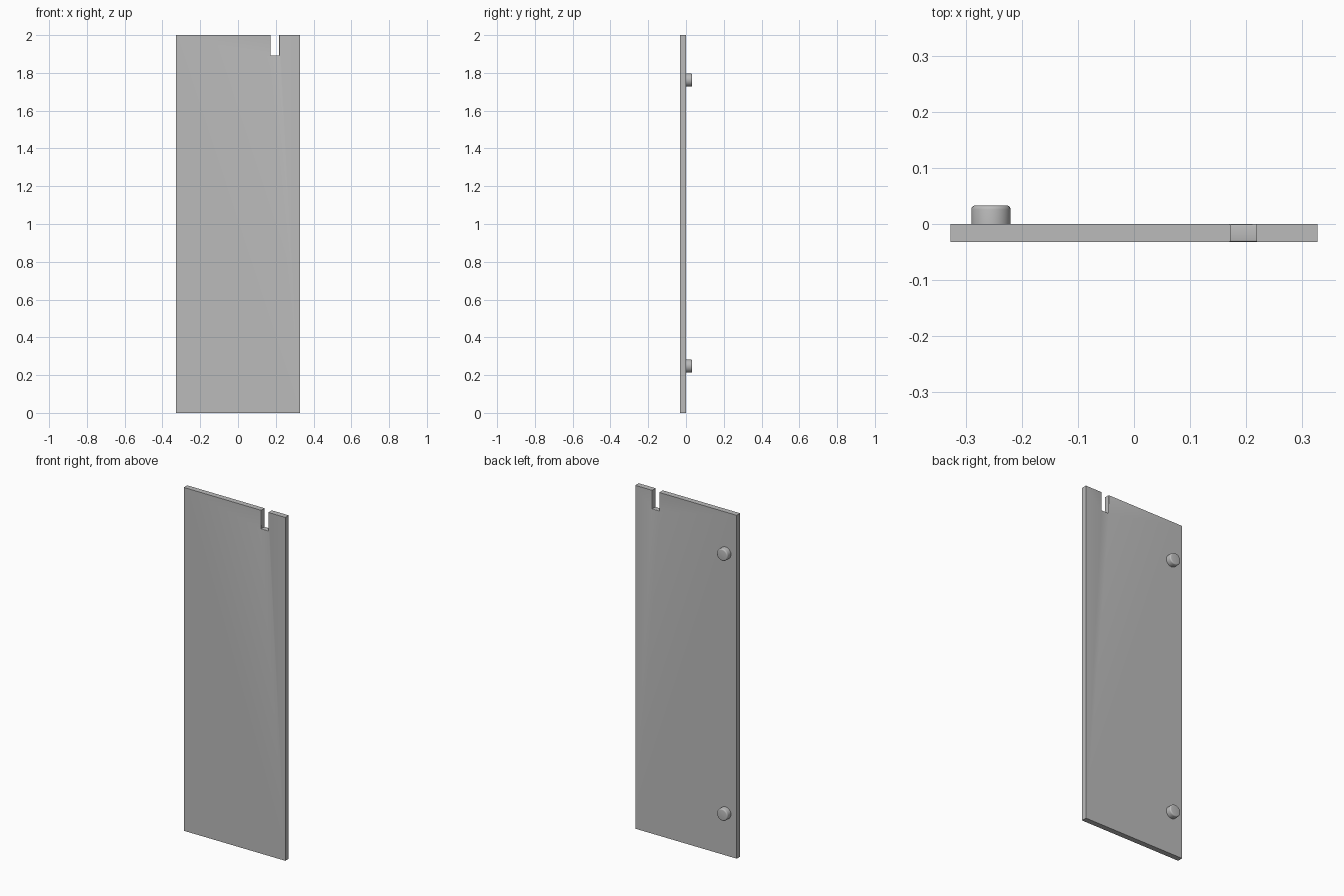
import bpy, bmesh, math
from mathutils import Matrix, Vector

cube = bpy.data.objects.get("Cube")
if cube:
    bpy.data.objects.remove(cube, do_unlink=True)

grey = bpy.data.materials.new("plain grey")
grey.use_nodes = True
grey.diffuse_color = (0.5, 0.5, 0.5, 1)
grey.node_tree.nodes["Principled BSDF"].inputs["Base Color"].default_value = (0.5, 0.5, 0.5, 1)


def add_object(name, bm):
    bmesh.ops.recalc_face_normals(bm, faces=bm.faces)
    mesh = bpy.data.meshes.new(name)
    bm.to_mesh(mesh)
    bm.free()
    mesh.materials.append(grey)
    obj = bpy.data.objects.new(name, mesh)
    bpy.context.collection.objects.link(obj)
    bpy.ops.object.select_all(action="DESELECT")
    obj.select_set(True)
    bpy.context.view_layer.objects.active = obj
    bpy.ops.object.shade_smooth_by_angle(angle=math.radians(35))
    return obj


# Door panel: notched outline extruded through its thickness
half, height, thick = 0.327, 2.0, 0.032
left, right, floor = 0.172, 0.218, 1.892
outline = [(-half, 0), (half, 0), (half, height), (right, height),
           (right, floor), (left, floor), (left, height), (-half, height)]
bm = bmesh.new()
face = bm.faces.new([bm.verts.new((x, -thick, z)) for x, z in outline])
extruded = bmesh.ops.extrude_face_region(bm, geom=[face])["geom"]
bmesh.ops.translate(bm, vec=(0, thick, 0),
                    verts=[v for v in extruded if isinstance(v, bmesh.types.BMVert)])

# Softened rims along the notch
rims = []
for e in bm.edges:
    a, b = (v.co for v in e.verts)
    if abs(a.y - b.y) < 1e-4 and all(left - .01 < p.x < right + .01 and p.z > floor - .01 for p in (a, b)):
        rims.append(e)
bmesh.ops.bevel(bm, geom=rims, offset=0.003, segments=3, profile=0.5, affect="EDGES")
add_object("door_panel", bm)

# Round hinge pegs on the back, with a rounded outer rim
for name, z in (("upper_peg", 1.762), ("lower_peg", 0.248)):
    bm = bmesh.new()
    bmesh.ops.create_cone(bm, cap_ends=True, segments=32, radius1=0.035, radius2=0.035, depth=0.033)
    rim = [e for e in bm.edges if all(v.co.z > 0 for v in e.verts)]
    bmesh.ops.bevel(bm, geom=rim, offset=0.007, segments=4, profile=0.5, affect="EDGES")
    place = Matrix.Translation(Vector((-0.255, 0.0165, z))) @ Matrix.Rotation(-math.pi / 2, 4, "X")
    bmesh.ops.transform(bm, matrix=place, verts=bm.verts)
    add_object(name, bm)
